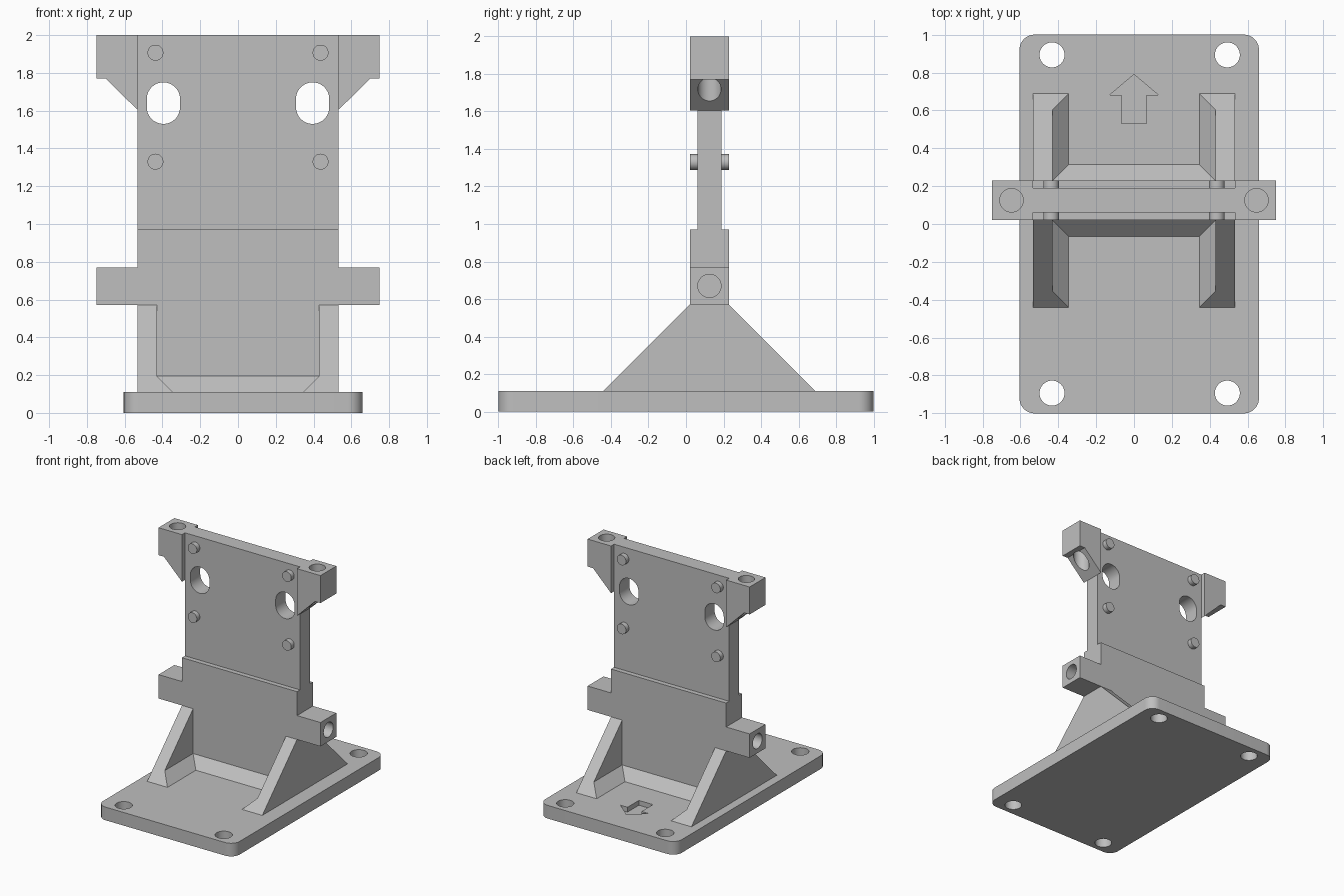
import bpy, bmesh, math
from mathutils import Vector

cube = bpy.data.objects.get("Cube")
if cube:
    bpy.data.objects.remove(cube, do_unlink=True)

grey = bpy.data.materials.new("plain grey")
grey.use_nodes = True
tone = (0.52, 0.52, 0.52, 1)
grey.diffuse_color = tone
grey.node_tree.nodes["Principled BSDF"].inputs["Base Color"].default_value = tone


def finish(name, bm):
    bmesh.ops.recalc_face_normals(bm, faces=bm.faces)
    mesh = bpy.data.meshes.new(name)
    bm.to_mesh(mesh)
    bm.free()
    mesh.materials.append(grey)
    obj = bpy.data.objects.new(name, mesh)
    bpy.context.collection.objects.link(obj)
    return obj


def prism(name, outline, axis, lo, hi):
    """Extrude a 2D outline along an axis; outline uses the other two axes in order."""
    bm = bmesh.new()

    def place(p, d):
        co = list(p)
        co.insert("xyz".index(axis), d)
        return co
    face = bm.faces.new([bm.verts.new(place(p, lo)) for p in outline])
    new = bmesh.ops.extrude_face_region(bm, geom=[face])["geom"]
    shift = Vector(place((0, 0), hi - lo))
    bmesh.ops.translate(bm, vec=shift, verts=[v for v in new if isinstance(v, bmesh.types.BMVert)])
    return finish(name, bm)


def hull(name, points):
    bm = bmesh.new()
    for p in points:
        bm.verts.new(p)
    bmesh.ops.convex_hull(bm, input=bm.verts)
    bmesh.ops.dissolve_limit(bm, angle_limit=0.01, verts=bm.verts, edges=bm.edges)
    return finish(name, bm)


def rounded(x0, x1, y0, y1, r, steps=12):
    """Rounded rectangle; becomes a circle or slot when r fills it."""
    centres = [(x1 - r, y1 - r), (x0 + r, y1 - r), (x0 + r, y0 + r), (x1 - r, y0 + r)]
    pts = []
    for i, (cx, cy) in enumerate(centres):
        for k in range(steps + 1):
            a = math.pi / 2 * (i + k / steps)
            p = (cx + r * math.cos(a), cy + r * math.sin(a))
            if not pts or math.dist(p, pts[-1]) > 1e-4:
                pts.append(p)
    if math.dist(pts[0], pts[-1]) < 1e-4:
        pts.pop()
    return pts


def circle(x, y, r):
    return rounded(x - r, x + r, y - r, y + r, r)


def rect(x0, x1, y0, y1):
    return [(x0, y0), (x1, y0), (x1, y1), (x0, y1)]


def select(obj):
    bpy.ops.object.select_all(action="DESELECT")
    obj.select_set(True)
    bpy.context.view_layer.objects.active = obj


def cut(obj, cutters):
    for c in cutters:
        mod = obj.modifiers.new("cut", "BOOLEAN")
        mod.operation = "DIFFERENCE"
        mod.solver = "EXACT"
        mod.object = c
        select(obj)
        bpy.ops.object.modifier_apply(modifier=mod.name)
        bpy.data.objects.remove(c, do_unlink=True)


def smooth(obj):
    select(obj)
    bpy.ops.object.shade_smooth_by_angle(angle=math.radians(30))


FLOOR = 0.11            # top of the base plate
Y0, Y1 = 0.02, 0.23     # thick wall faces
YC = (Y0 + Y1) / 2
W = 0.533               # half width of the wall
RIB = 0.43              # inner face of the ribs
CH = 0.085              # chamfer at the foot
SHOULDER = 0.57         # underside of the crossbar
sides = (("right", -1), ("left", 1))

# Base plate with mounting holes and an engraved arrow
base = prism("base_plate", rounded(-0.605, 0.66, -1, 1, 0.08), "z", 0, FLOOR)
holes = [prism("hole", circle(x, y, 0.066), "z", -0.1, 0.3)
         for x in (-0.433, 0.493) for y in (-0.893, 0.893)]
arrow = [(-0.065, 0.53), (0.065, 0.53), (0.065, 0.68), (0.13, 0.68),
         (0, 0.79), (-0.13, 0.68), (-0.065, 0.68)]
cut(base, holes + [prism("arrow", arrow, "z", FLOOR - 0.04, 0.3)])
smooth(base)

# Thick lower wall with crossbar ends, bored from each side
half = [(W, FLOOR), (W, SHOULDER), (0.75, SHOULDER), (0.75, 0.77), (W, 0.77), (W, 0.97)]
lower = prism("lower_wall", half + [(-x, z) for x, z in reversed(half)], "y", Y0, Y1)
cut(lower, [prism("bore", circle(YC, 0.67, 0.062), "x", *sorted((s * 0.55, s * 0.9)))
            for _, s in sides])
smooth(lower)

# Thin upper wall with two slots
upper = prism("upper_wall", rect(-W, W, 0.97, 2), "y", 0.06, 0.19)
cut(upper, [prism("slot", rounded(s * 0.395 - 0.088, s * 0.395 + 0.088, 1.53, 1.75, 0.088),
                  "y", -0.2, 0.5) for _, s in sides])
smooth(upper)

for side, s in sides:
    # Top lugs with a slanted underside and a vertical bore
    lug = [(W, 2), (0.75, 2), (0.75, 1.77), (0.7, 1.77), (W, 1.605)]
    boss = prism(side + "_top_lug", [(s * x, z) for x, z in lug], "y", Y0, Y1)
    cut(boss, [prism("bore", circle(s * 0.647, YC, 0.062), "z", 1.4, 2.2)])
    smooth(boss)

    # Locating pegs through the upper wall
    for level, z in (("upper", 1.907), ("lower", 1.33)):
        smooth(prism(f"{side}_{level}_peg", circle(s * 0.437, z, 0.042), "y", Y0, Y1))

    # Triangular ribs and their foot chamfers, front and back
    for end, y, d in (("front", Y0, -1), ("back", Y1, 1)):
        reach = y + d * (SHOULDER - FLOOR)
        prism(f"{side}_{end}_rib", [(y, FLOOR), (reach, FLOOR), (y, SHOULDER)],
              "x", *sorted((s * RIB, s * W)))
        hull(f"{side}_{end}_rib_chamfer",
             [(s * RIB, y, FLOOR), (s * (RIB - CH), y, FLOOR), (s * RIB, y, FLOOR + CH),
              (s * RIB, reach, FLOOR), (s * (RIB - CH), reach, FLOOR),
              (s * RIB, reach - d * CH, FLOOR + CH)])

# Foot chamfers along the wall
for end, y, d in (("front", Y0, -1), ("back", Y1, 1)):
    prism(end + "_wall_chamfer", [(y, FLOOR), (y + d * CH, FLOOR), (y, FLOOR + CH)],
          "x", -RIB, RIB)
